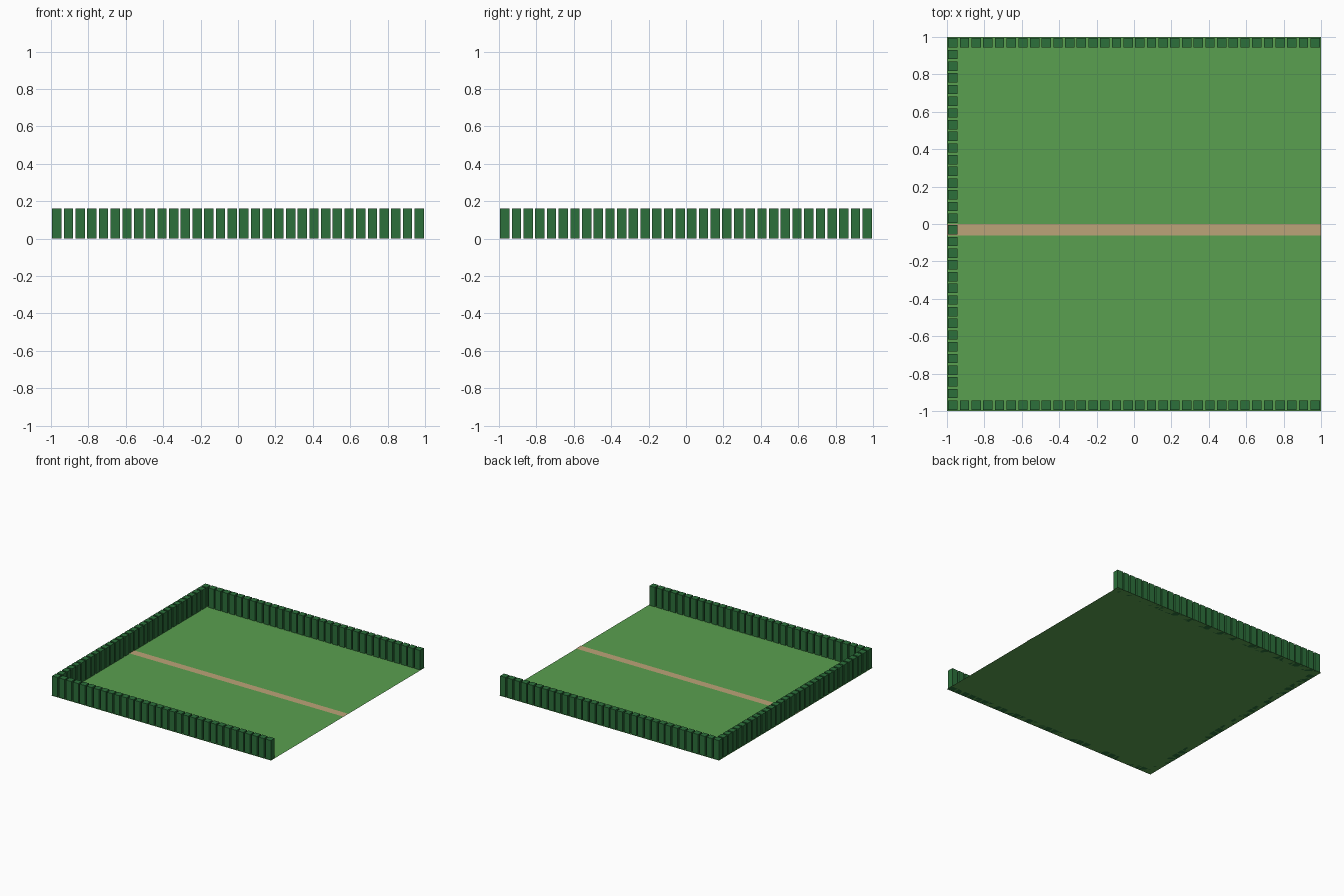
import bpy, bmesh
from mathutils import Matrix

if "Cube" in bpy.data.objects:
    bpy.data.objects.remove(bpy.data.objects["Cube"])

N = 32                 # grid cells per side
CELL = 2 / N
BLOCK = 0.05           # hedge block width
HEIGHT = 0.16          # hedge height


def material(name, rgb):
    m = bpy.data.materials.new(name)
    m.diffuse_color = (*rgb, 1)
    m.use_nodes = True
    m.node_tree.nodes["Principled BSDF"].inputs["Base Color"].default_value = m.diffuse_color
    return m


grass = material("grass green", (0.102, 0.352, 0.080))
leaf = material("hedge green", (0.025, 0.160, 0.043))
sand = material("path tan", (0.503, 0.371, 0.188))


def finish(name, bm, mat):
    me = bpy.data.meshes.new(name)
    bm.to_mesh(me)
    bm.free()
    me.materials.append(mat)
    ob = bpy.data.objects.new(name, me)
    bpy.context.collection.objects.link(ob)
    return ob


def sheet(name, sx, sy, y, z, mat):
    bm = bmesh.new()
    bmesh.ops.create_grid(bm, x_segments=1, y_segments=1, size=0.5,
                          matrix=Matrix.Translation((0, y, z)) @ Matrix.Diagonal((sx, sy, 1, 1)))
    finish(name, bm, mat)


def centre(i):
    return -1 + CELL * (i + 0.5)


def hedge(name, cells):
    bm = bmesh.new()
    for i, j in cells:
        place = Matrix.Translation((centre(i), centre(j), HEIGHT / 2))
        bmesh.ops.create_cube(bm, size=1, matrix=place @ Matrix.Diagonal((BLOCK, BLOCK, HEIGHT, 1)))
    finish(name, bm, leaf)


# Lawn and the one-cell-wide path across it
sheet("lawn", 2, 2, 0, 0, grass)
sheet("path", 2, CELL, -CELL / 2, 0.003, sand)

# Hedges on three sides; the right side stays open
hedge("front_hedge", [(i, 0) for i in range(N)])
hedge("back_hedge", [(i, N - 1) for i in range(N)])
hedge("left_hedge", [(0, j) for j in range(1, N - 1)])
